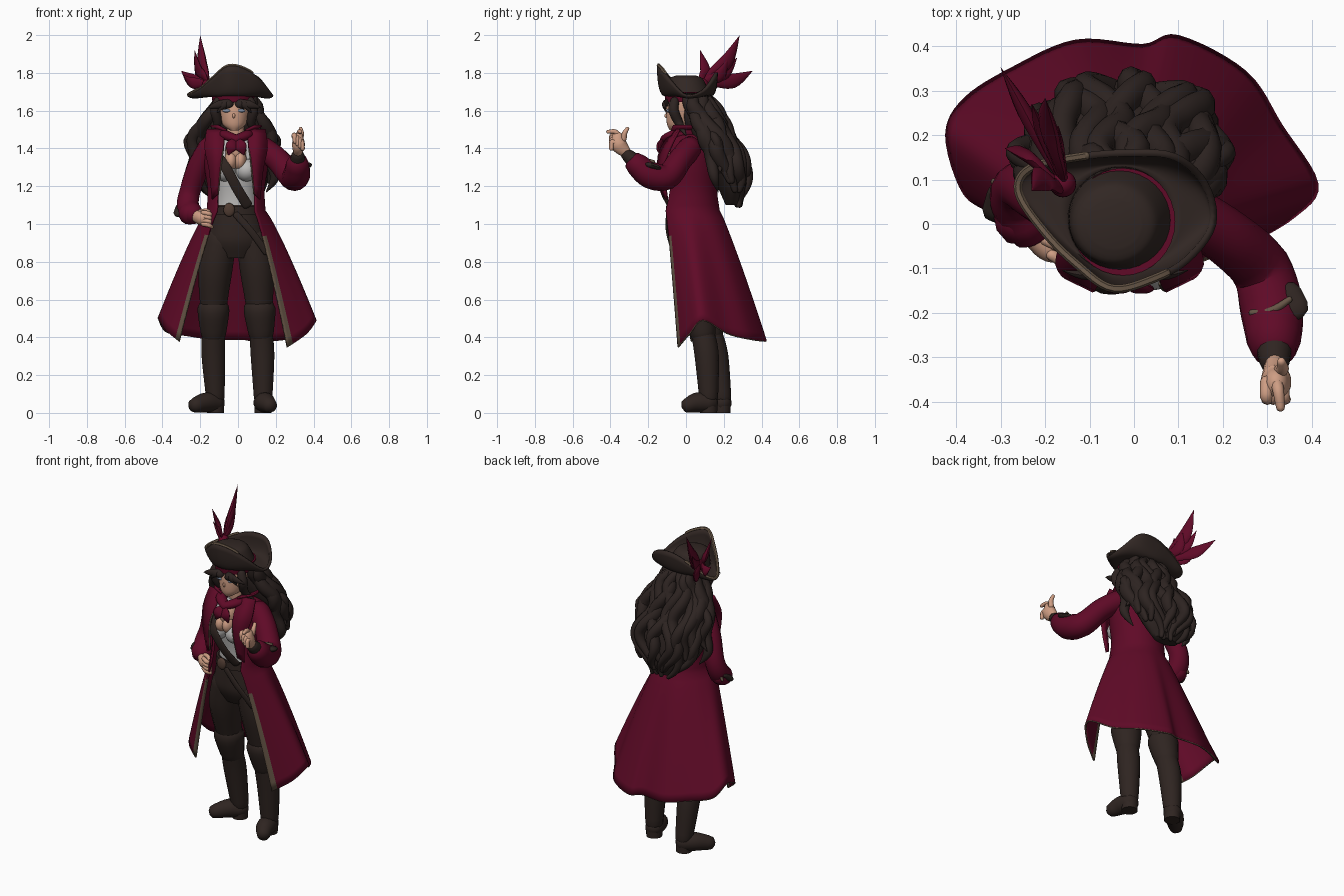
import bpy, bmesh, math, random
from mathutils import Vector, Matrix

random.seed(4)
if "Cube" in bpy.data.objects:
    bpy.data.objects.remove(bpy.data.objects["Cube"])

def material(name, *rgb):
    mat = bpy.data.materials.new(name)
    mat.use_nodes = True
    mat.diffuse_color = (*rgb, 1)
    mat.node_tree.nodes["Principled BSDF"].inputs["Base Color"].default_value = (*rgb, 1)
    return mat

RED = material("wine red cloth", .115, .003, .02)
HAIR = material("dark brown hair", .026, .017, .015)
DARK = material("dark trousers and boots", .028, .018, .015)
HAT = material("brown felt", .031, .02, .017)
LEATHER = material("brown leather", .08, .045, .032)
TRIM = material("dull gold trim", .13, .09, .06)
SKIN = material("skin", .62, .34, .23)
WHITE = material("off white linen", .5, .49, .48)
BLUE = material("grey blue eyes", .2, .25, .34)

def finish(name, bm, mats):
    bmesh.ops.recalc_face_normals(bm, faces=bm.faces)
    mesh = bpy.data.meshes.new(name)
    bm.to_mesh(mesh)
    bm.free()
    for mat in mats:
        mesh.materials.append(mat)
    for poly in mesh.polygons:
        poly.use_smooth = True
    mesh.set_sharp_from_angle(angle=math.radians(50))
    ob = bpy.data.objects.new(name, mesh)
    bpy.context.scene.collection.objects.link(ob)
    return ob

def spline(points, steps, closed=False):
    """Smooth path through points of any dimension."""
    pts = [Vector(p) for p in points]
    count = len(pts)
    pick = (lambda i: pts[i % count]) if closed else (lambda i: pts[max(0, min(count - 1, i))])
    spans = count if closed else count - 1
    out = []
    for k in range(steps if closed else steps + 1):
        i = min(int(k * spans / steps), spans - 1)
        t = k * spans / steps - i
        a, b, c, d = (pick(i + j) for j in (-1, 0, 1, 2))
        out.append(b + (c - a) * (t / 2) + (a * 2 - b * 5 + c * 4 - d) * (t * t / 2)
                   + (b * 3 - a - c * 3 + d) * (t ** 3 / 2))
    return out

def grid(name, rows, mats, wrap=False, caps=False, thick=0, rule=lambda i, j: 0):
    """Skin a list of rows of points."""
    bm = bmesh.new()
    vs = [[bm.verts.new(p) for p in row] for row in rows]
    n = len(rows[0])
    for i in range(len(rows) - 1):
        for j in range(n if wrap else n - 1):
            k = (j + 1) % n
            bm.faces.new((vs[i][j], vs[i][k], vs[i + 1][k], vs[i + 1][j])).material_index = rule(i, j)
    if caps:
        bm.faces.new(vs[0])
        bm.faces.new(vs[-1])
    ob = finish(name, bm, mats)
    if thick:
        mod = ob.modifiers.new("thickness", "SOLIDIFY")
        mod.thickness, mod.offset = thick, 0

def tube(name, pts, mat, squash=1, ref=(1, 0, 0), sides=14, steps=None):
    """Round-ended tube through (x, y, z, radius) points."""
    path = spline(pts, steps or 5 * (len(pts) - 1))
    rings, last = [], len(path) - 1
    for i, p in enumerate(path):
        t = (path[min(i + 1, last)] - path[max(i - 1, 0)]).to_3d().normalized()
        a = t.cross(Vector(ref)).normalized()
        b = t.cross(a) * squash
        r = max(p.w, .001)
        ends = {0: [(-.9, .3), (-.6, .8), (0, 1)], last: [(0, 1), (.6, .8), (.9, .3)]}.get(i, [(0, 1)])
        for shift, size in ends:
            c = p.to_3d() + t * shift * r * min(1, squash * 2)
            rings.append([c + (a * math.cos(w) + b * math.sin(w)) * r * size
                          for w in (math.tau * k / sides for k in range(sides))])
    grid(name, rings, [mat], wrap=True, caps=True)

def ring(s, gap=0, n=32):
    """Ellipse from (cx, cy, z, rx, ry), starting at the front and going by the right."""
    cx, cy, z, rx, ry = s
    angles = [gap + (math.tau - 2 * gap) * k / (n - 1 if gap else n) for k in range(n)]
    return [Vector((cx - rx * math.sin(a), cy - ry * math.cos(a), z)) for a in angles]

def loft(name, sections, mat):
    rows = [ring(s) for s in spline(sections, 4 * (len(sections) - 1))]
    grid(name, rows, [mat], wrap=True, caps=True)

def blob(name, loc, size, mat):
    bm = bmesh.new()
    bmesh.ops.create_uvsphere(bm, u_segments=20, v_segments=12, radius=1,
                              matrix=Matrix.Translation(loc) @ Matrix.Diagonal((*size, 1)))
    finish(name, bm, [mat])

# Legs, boots and hips
loft("hips", [(-.01, .03, .82, .1, .07), (-.01, .02, .9, .15, .1), (-.01, .02, .98, .145, .105), (-.01, .02, 1.1, .118, .1)], DARK)
legs = {"left": ((.075, .02, .92), (.1, .04, .76), (.115, .07, .54), (.13, .11, .3), (.133, .12, .08), (.145, .06, .055), (.165, .015, .042)),
        "right": ((-.09, .02, .92), (-.12, .05, .76), (-.13, .1, .54), (-.13, .16, .3), (-.12, .19, .08), (-.17, .15, .055), (-.222, .1, .042))}
for side, (hip, thigh, knee, calf, ankle, arch, toe) in legs.items():
    tube(side + "_trouser_leg", [(*hip, .085), (*thigh, .092), (*knee, .07), (*calf, .055)], DARK)
    low = Vector(knee).lerp(Vector(calf), .5)
    tube(side + "_boot_shaft", [(*low, .062), (*calf, .064), (*ankle, .05)], DARK)
    tube(side + "_boot_cuff", [(*knee[:2], .575, .076), (*knee, .086), (*low, .068)], DARK, steps=8)
    tube(side + "_boot_foot", [(*ankle[:2], .054, .052), (*arch, .053), (*toe, .042)], DARK)
    loft(side + "_boot_heel", [(*ankle[:2], 0, .045, .045), (*ankle[:2], .05, .045, .047)], DARK)

# Shirt, chest, neck and head
loft("shirt", [(-.01, .02, 1.04, .118, .1), (-.01, .02, 1.15, .112, .1), (-.01, .01, 1.3, .13, .11),
               (-.01, .02, 1.4, .13, .09), (-.01, .02, 1.46, .07, .06)], WHITE)
for side, s in (("left", 1), ("right", -1)):
    blob(side + "_shirt_bust", (s * .058 - .012, -.085, 1.285), (.06, .064, .06), WHITE)
    blob(side + "_upper_chest", (s * .024 - .013, -.088, 1.335), (.036, .064, .055), SKIN)
    blob(side + "_eye", (s * .035 - .022, -.09, 1.6), (.026, .013, .01), BLUE)
blob("open_neckline", (-.012, -.075, 1.39), (.056, .062, .072), SKIN)
tube("neck", [(-.01, .02, 1.42, .05), (-.015, 0, 1.55, .045)], SKIN)
loft("head", [(-.02, -.06, 1.495, .02, .025), (-.02, -.035, 1.525, .06, .065), (-.02, -.01, 1.58, .08, .095),
              (-.02, 0, 1.64, .09, .1), (-.02, 0, 1.7, .08, .085)], SKIN)
blob("nose", (-.022, -.1, 1.573), (.008, .014, .014), SKIN)

# Belt and straps
loft("belt", [(-.01, .02, 1.05, .135, .115), (-.01, .02, 1.095, .13, .113)], DARK)
blob("belt_buckle", (-.047, -.093, 1.075), (.03, .014, .036), LEATHER)
tube("chest_strap", [(-.11, -.1, 1.36, .027), (-.06, -.15, 1.29, .027), (.0, -.13, 1.18, .027), (.05, -.09, 1.1, .027)], DARK, .3, (0, 1, 0))
tube("hip_strap", [(-.01, -.1, 1.05, .018), (.07, -.1, .96, .018), (.15, -.07, .85, .018)], DARK, .35, (0, 1, 0))

# Long open coat: fitted bodice rows, then a skirt easing out to the wavy hem
COLS = 73
hem = spline([(-.31, .03, .38), (-.38, .07, .44), (-.42, .2, .5), (-.38, .28, .43), (-.27, .35, .41), (-.13, .41, .39), (.02, .4, .39),
              (.1, .42, .38), (.25, .34, .39), (.33, .22, .42), (.41, .09, .49), (.36, .02, .42), (.26, -.04, .35)], COLS - 1)
bodice = [(-.01, .02, 1.475, .08, .07, .6), (-.01, .02, 1.45, .13, .1, .6), (-.01, .02, 1.39, .165, .125, .65),
          (-.01, .02, 1.3, .162, .142, .75), (-.01, .02, 1.18, .145, .138, .75), (-.01, .015, 1.07, .15, .158, .72)]
rows = [ring(s[:5], s[5], COLS) for s in spline(bodice, 15)]
waist, start = rows[-1], len(rows)
for t in (k / 16 for k in range(1, 17)):
    row = [a.lerp(b, t ** .86) for a, b in zip(waist, hem)]
    for p, a, b in zip(row, waist, hem):
        p.z = a.z + (b.z - a.z) * t
    rows.append(row)
grid("long_coat", rows, [RED, TRIM], thick=.012, rule=lambda i, j: int(i > start + 1 and not 1 < j < COLS - 3))
tube("coat_hem_trim", [(*p, .004) for p in hem], TRIM, sides=6, steps=COLS, ref=(0, 0, 1))

# Collar, lapels and neck scarf
grid("coat_collar", [ring((-.01, .01, 1.45, .095, .085), .6), ring((-.01, 0, 1.5, .095, .09), .6),
                     ring((-.01, 0, 1.52, .135, .1), .8)], [RED], thick=.012)
lapel = [[(.06, -.05, 1.5), (.155, -.035, 1.5)], [(.065, -.12, 1.42), (.165, -.085, 1.4)],
         [(.08, -.148, 1.32), (.142, -.118, 1.29)], [(.095, -.125, 1.16), (.125, -.1, 1.13)]]
for side, s in (("left", 1), ("right", -1)):
    edges = [spline([(s * x - .01, y, z) for x, y, z in edge], 9) for edge in zip(*lapel)]
    grid(side + "_lapel", list(zip(*edges)), [RED], thick=.014)
    tube(side + "_lapel_trim", [(*p, .005) for p in edges[0][4:]], TRIM, sides=6)
    tube(side + "_scarf_tail", [(-.01, -.12, 1.44, .02), (s * .025 - .01, -.145, 1.41, .032), (s * .04 - .01, -.14, 1.37, .006)], RED, .4, (0, 1, 0))
    tube(side + "_scarf_wrap", [(-.01, -.11, 1.45, .028), (s * .055 - .01, -.07, 1.47, .032), (s * .07 - .01, .01, 1.48, .03)], RED, .8, (0, 0, 1))

# Arms
tube("left_sleeve", [(.13, .02, 1.4, .064), (.21, -.03, 1.34, .064), (.285, -.1, 1.25, .068), (.31, -.19, 1.26, .072), (.315, -.26, 1.315, .062)], RED)
tube("left_wrist_band", [(.315, -.26, 1.32, .046), (.317, -.31, 1.365, .034)], DARK)
tube("left_cuff_flap", [(.345, -.16, 1.3, .034), (.36, -.19, 1.31, .034)], DARK, .45, (0, 0, 1))
tube("left_cuff_trim", [(.265, -.2, 1.318, .007), (.31, -.195, 1.335, .009), (.35, -.17, 1.33, .007)], TRIM)
tube("right_sleeve", [(-.15, .03, 1.4, .064), (-.21, .06, 1.3, .06), (-.255, .085, 1.17, .056), (-.265, .055, 1.09, .06), (-.24, .0, 1.055, .056)], RED)
tube("right_cuff", [(-.275, .06, 1.07, .05), (-.255, .01, 1.055, .06)], RED, steps=4)
tube("right_cuff_flap", [(-.305, .07, 1.09, .026), (-.31, .03, 1.06, .032)], DARK, .6, (0, 0, 1))
tube("right_cuff_trim", [(-.315, .095, 1.07, .008), (-.29, .09, 1.11, .009), (-.25, .075, 1.12, .007)], TRIM)

# Hands: palm, curled fingers and thumb
FINGER = dict(mat=SKIN, sides=8)
tube("left_palm", [(.317, -.32, 1.38, .03), (.32, -.355, 1.42, .043), (.32, -.36, 1.455, .034)], SKIN, .8)
tube("right_palm", [(-.23, -.02, 1.045, .032), (-.195, -.05, 1.03, .038), (-.17, -.06, 1.025, .032)], SKIN, .85)
for k in range(4):
    x, z = .298 + .013 * k, 1.48 - .012 * k
    tube("left_finger", [(x, -.355, z - .02, .014), (x, -.39, z - .01, .014), (x + .005, -.395, z - .045, .012)], **FINGER)
    z = 1.06 - .02 * k
    tube("right_finger", [(-.185, -.07, z, .013), (-.155, -.085, z - .005, .013), (-.14, -.07, z - .015, .011)], ref=(0, 0, 1), **FINGER)
tube("left_index_finger", [(.32, -.35, 1.46, .015), (.325, -.375, 1.488, .013), (.33, -.413, 1.488, .01)], **FINGER)
tube("left_thumb", [(.33, -.33, 1.45, .016), (.335, -.325, 1.48, .014), (.332, -.31, 1.505, .01)], **FINGER)
tube("right_thumb", [(-.21, -.03, 1.06, .015), (-.17, -.05, 1.07, .013), (-.15, -.065, 1.06, .01)], **FINGER)

# Hair: a broad mass under thick waving locks
mass = [(-.02, .04, 1.68, .08, .07), (-.02, .05, 1.63, .105, .09), (-.02, .07, 1.56, .135, .095), (-.02, .12, 1.47, .18, .1),
        (-.02, .175, 1.38, .2, .1), (-.02, .215, 1.28, .19, .085), (-.02, .24, 1.18, .15, .065), (-.02, .245, 1.1, .08, .035)]
loft("hair_mass", mass, HAIR)
levels = spline(mass, 14)
for k in range(15):
    a = -1.75 + 3.5 * k / 14
    phase = random.uniform(0, math.tau)
    stop = len(levels) - (random.choice((0, 1)) if abs(a) < 1 else random.choice((1, 2, 3)))
    pts = []
    for i, (cx, cy, z, rx, ry) in enumerate(levels[1:stop], 1):
        b = a + .2 * math.sin(i * .95 + phase)
        out = .004 + .014 * math.sin(i * 1.1 + phase * 2)
        pts.append((cx + (rx + out) * math.sin(b), cy + (ry + out) * math.cos(b), z, .042 * math.sin(math.pi * (.18 + .77 * i / stop)) + .002))
    tube("hair_lock", pts, HAIR, .8, sides=10, steps=3 * len(pts))
for s in (1, -1):
    tube("outer_lock", [(s * .1 - .02, .04, 1.62, .025), (s * .15 - .02, .06, 1.54, .036), (s * .205 - .03, .11, 1.46, .036),
                        (s * .2 - .03, .13, 1.35, .03), (s * .225 - .03, .15, 1.25, .026), (s * .18 - .03, .17, 1.17, .003)], HAIR)
    tube("loose_lock", [(s * .17 - .03, .12, 1.5, .02), (s * .235 - .03, .16, 1.44, .024), (s * .2 - .03, .18, 1.34, .024), (s * .24 - .03, .18, 1.27, .002)], HAIR)
    tube("face_lock", [(s * .085 - .02, -.06, 1.65, .024), (s * .1 - .02, -.065, 1.6, .027),
                       (s * .09 - .02, -.035, 1.53, .022), (s * .14 - .02, .0, 1.47, .003)], HAIR)
    for reach, drop in ((.05, 1.608), (.09, 1.59), (.14, 1.615)):
        tube("fringe_lock", [(s * .015 - .02, -.095, 1.645, .018), (s * reach * .6 - .02, -.115, 1.632, .02), (s * reach - .02, -.105, drop, .002)], HAIR, .6, (0, 1, 0), 10)

# Cocked hat: crown, turned-up brim, edge trim and headband
loft("headband", [(-.025, .005, 1.645, .11, .113), (-.025, .005, 1.7, .118, .121)], RED)
loft("hat_crown", [(-.03, .01, 1.685, .118, .115), (-.04, .005, 1.74, .105, .1), (-.045, .0, 1.772, .09, .086), (-.045, .0, 1.785, .06, .055)], HAT)
rim = spline([(-.05, -.145, 1.838), (.04, -.125, 1.82), (.12, -.08, 1.76), (.178, .0, 1.685), (.16, .09, 1.71), (.09, .152, 1.79), (-.02, .16, 1.8),
              (-.13, .15, 1.76), (-.235, .125, 1.7), (-.26, .07, 1.685), (-.2, -.02, 1.715), (-.13, -.09, 1.775)], 60, True)
centre = Vector((-.03, .01, 1.685))
rows = []
for t in (k / 8 for k in range(9)):
    row = []
    for p in rim:
        q = (centre + (p - centre).to_2d().normalized().to_3d() * .118).lerp(p, math.sin(t * math.pi / 2))
        q.z = centre.z + (p.z - centre.z) * t ** 1.7 - .012 * math.sin(t * math.pi)
        row.append(q)
    rows.append(row)
grid("hat_brim", rows, [HAT], wrap=True, thick=.016)
tube("hat_edge_trim", [(*p, .0095) for p in rim[34:] + rim[:8]], TRIM, sides=6, steps=40, ref=(0, 0, 1))

# Feather plume
for tip, width in (((-.2, .283, 1.997), .04), ((-.3, .352, 1.81), .038), ((-.23, .075, 1.92), .032),
                   ((-.29, .17, 1.79), .03), ((-.17, .22, 1.87), .034), ((-.23, .27, 1.88), .03)):
    root, end = Vector((-.16, .09, 1.73)), Vector(tip)
    mid = root.lerp(end, .55) + Vector((-.01, .02, -.015))
    tube("plume_feather", [(*root, .012), (*root.lerp(end, .25), width * .7), (*mid, width), (*end, .001)], RED, .45, (1, .6, 0), 10)
blob("plume_rosette", (-.16, .09, 1.735), (.03, .03, .035), RED)
